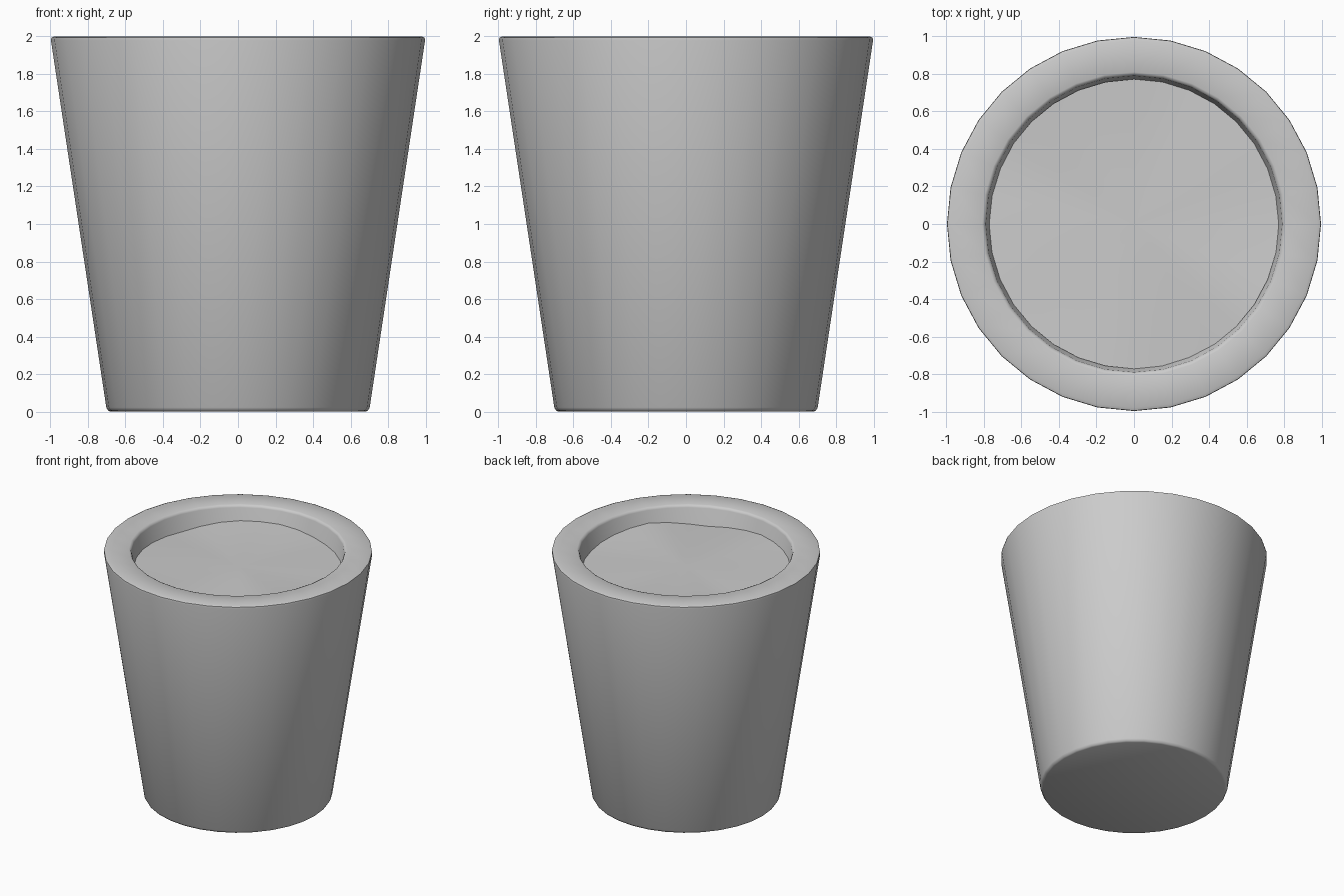
import bpy, bmesh, math

if "Cube" in bpy.data.objects:
    bpy.data.objects.remove(bpy.data.objects["Cube"])

N = 32  # sides of every ring


def lathe(name, profile, wave=None):
    """Spin (radius, z) points about z; a zero radius becomes a cap centre."""
    bm = bmesh.new()
    rings = []
    for r, z in profile:
        if r == 0:
            rings.append([bm.verts.new((0, 0, z))] * N)
            continue
        ring = []
        for i in range(N):
            a = 2 * math.pi * i / N
            dz = wave(360 * i / N, r) if wave else 0
            ring.append(bm.verts.new((r * math.cos(a), r * math.sin(a), z + dz)))
        rings.append(ring)
    for lo, hi in zip(rings, rings[1:]):
        for i in range(N):
            j = (i + 1) % N
            quad = list(dict.fromkeys((lo[i], lo[j], hi[j], hi[i])))
            bm.faces.new(quad)
    mesh = bpy.data.meshes.new(name)
    bm.to_mesh(mesh)
    bm.free()
    obj = bpy.data.objects.new(name, mesh)
    bpy.context.collection.objects.link(obj)
    bpy.context.view_layer.objects.active = obj
    obj.select_set(True)
    bpy.ops.object.shade_smooth_by_angle(angle=math.radians(50))
    obj.select_set(False)
    return obj


# Tapered pot: base, chamfered outer wall, rim, inner wall and floor
lathe("pot", [(0, 0), (0.68, 0), (0.693, 0.006), (0.702, 0.022),
              (0.997, 1.978), (0.995, 1.993), (0.978, 2.0),
              (0.81, 2.0), (0.797, 1.994), (0.79, 1.98),
              (0.53, 0.2), (0, 0.2)])

# Soil: uneven depth below the rim, given as (angle, depth)
EDGE = [(10, .155), (73, .15), (98, .12), (128, .12), (156, .155),
        (193, .14), (260, .125), (295, .16), (325, .115), (370, .155)]


def soil_wave(deg, r):
    if deg < 10:
        deg += 360
    for (a0, d0), (a1, d1) in zip(EDGE, EDGE[1:]):
        if a0 <= deg <= a1:
            d = d0 + (d1 - d0) * (deg - a0) / (a1 - a0)
            return (0.137 - d) * (r / 0.772) ** 2


lathe("soil", [(0.772, 1.863), (0.6, 1.863), (0.4, 1.863),
               (0.2, 1.865), (0, 1.866)], soil_wave)
